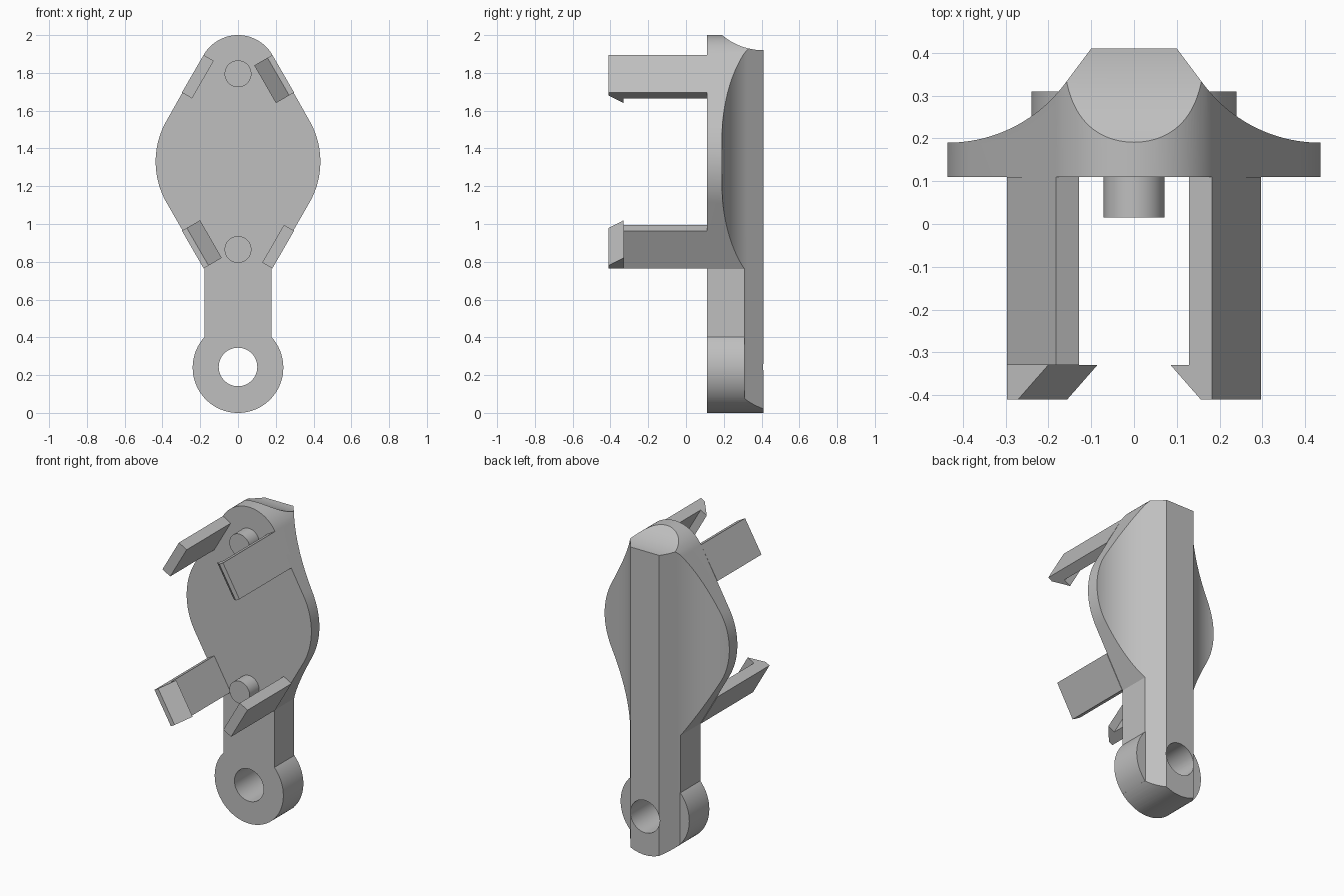
import bpy
import bmesh
from math import sin, cos, radians, asin, degrees, sqrt
from mathutils import Vector

old = bpy.data.objects.get("Cube")
if old:
    bpy.data.objects.remove(old, do_unlink=True)

# Single grey plastic
GREY = (0.52, 0.52, 0.52, 1)
grey = bpy.data.materials.new("plain grey")
grey.use_nodes = True
grey.diffuse_color = GREY
grey.node_tree.nodes["Principled BSDF"].inputs["Base Color"].default_value = GREY

FRONT = 0.11       # front plane of the plate
BACK = 0.41        # crest of the back ridge
MID_Z = 1.33       # centre of the wide part
EYE_Z = 0.24       # centre of the hanging eye
NECK = 0.177       # half width of the neck
SCOOP = 0.34       # radius of the concave back surfaces


def arc(cx, cy, r, a0, a1, n=24):
    angles = [radians(a0 + (a1 - a0) * i / n) for i in range(n + 1)]
    return [(cx + r * cos(a), cy + r * sin(a)) for a in angles]


def mirrored(half):
    """Close a right-hand half outline with its mirror image."""
    return half + [(-x, y) for x, y in reversed(half) if x > 1e-5]


def prism(name, points, place, lo, hi):
    """Extrude a 2D outline from lo to hi; place maps (u, v, w) to space."""
    bm = bmesh.new()
    base = bm.faces.new([bm.verts.new(place(u, v, lo)) for u, v in points])
    push = Vector(place(0, 0, hi)) - Vector(place(0, 0, lo))
    new = bmesh.ops.extrude_face_region(bm, geom=[base])["geom"]
    bmesh.ops.translate(bm, vec=push, verts=[g for g in new if isinstance(g, bmesh.types.BMVert)])
    bmesh.ops.recalc_face_normals(bm, faces=bm.faces)
    mesh = bpy.data.meshes.new(name)
    bm.to_mesh(mesh)
    bm.free()
    mesh.materials.append(grey)
    obj = bpy.data.objects.new(name, mesh)
    bpy.context.collection.objects.link(obj)
    return obj


def select(obj):
    bpy.ops.object.select_all(action="DESELECT")
    obj.select_set(True)
    bpy.context.view_layer.objects.active = obj


def combine(target, other, operation):
    select(target)
    mod = target.modifiers.new(operation, "BOOLEAN")
    mod.operation, mod.object, mod.solver = operation, other, "EXACT"
    bpy.ops.object.modifier_apply(modifier=mod.name)
    bpy.data.objects.remove(other, do_unlink=True)


def smooth(obj):
    select(obj)
    bpy.ops.object.shade_smooth_by_angle(angle=radians(25))


def along_y(u, v, w):
    return (u, w, v)


def along_z(u, v, w):
    return (u, v, w)


def along_x(u, v, w):
    return (w, u, v)


def disc(z, r, n=64):
    return arc(0, z, r, 0, 360, n)[:-1]


# Body outline: rounded foot, straight neck, wide middle, rounded top
foot = degrees(asin(sqrt(EYE_Z ** 2 - NECK ** 2) / EYE_Z))
half = arc(0, EYE_Z, EYE_Z, -90, -foot, 16)
half += [(NECK, 0.763)]
half += arc(0, MID_Z, 0.436, -30, 30, 32)
half += arc(0, 1.79, 0.21, 30, 90)
body = prism("body", mirrored(half), along_y, FRONT, 0.5)

# Back relief: flat crest, sloped shoulders, concave flanks
flank = arc(0.435, 0.53, SCOOP, 270, 216, 32)
relief = [(0.5, 0.0), (0.5, 0.19)] + flank + [(0.1, BACK)]
combine(body, prism("relief", mirrored(relief), along_z, -0.1, 2.1), "INTERSECT")

# Concave scoop at the top end
scoop = arc(BACK, 1.92 + SCOOP, SCOOP, 0, 360, 160)[:-1]
combine(body, prism("scoop", scoop, along_x, -0.5, 0.5), "DIFFERENCE")

# Hanging eye with a through hole
combine(body, prism("eye", disc(EYE_Z, EYE_Z, 80), along_y, FRONT, 0.31), "UNION")
combine(body, prism("hole", disc(0.243, 0.102), along_y, 0, 0.6), "DIFFERENCE")
smooth(body)

# Locating pins
for label, z in (("upper", 1.795), ("lower", 0.865)):
    smooth(prism(label + "_pin", disc(z, 0.071, 48), along_y, 0.015, FRONT))

# Four clip arms along the slanted edges; one diagonal pair carries hooks
plain = [(0, FRONT), (0, -0.33), (0.062, -0.33), (0.062, FRONT)]
hooked = [(0, FRONT), (0, -BACK), (0.03, -BACK), (0.111, -0.33), (0.062, -0.33), (0.062, FRONT)]
for side, sx in (("left", 1), ("right", -1)):
    for level, sz in (("upper", 1), ("lower", -1)):
        def on_edge(t, y, w, sx=sx, sz=sz):
            x = 0.182 - t * cos(radians(30)) + w * sin(radians(30))
            z = 0.565 - t * sin(radians(30)) - w * cos(radians(30))
            return (sx * x, y, MID_Z + sz * z)
        prism(f"{level}_{side}_clip", hooked if sx == sz else plain, on_edge, 0, 0.23)
